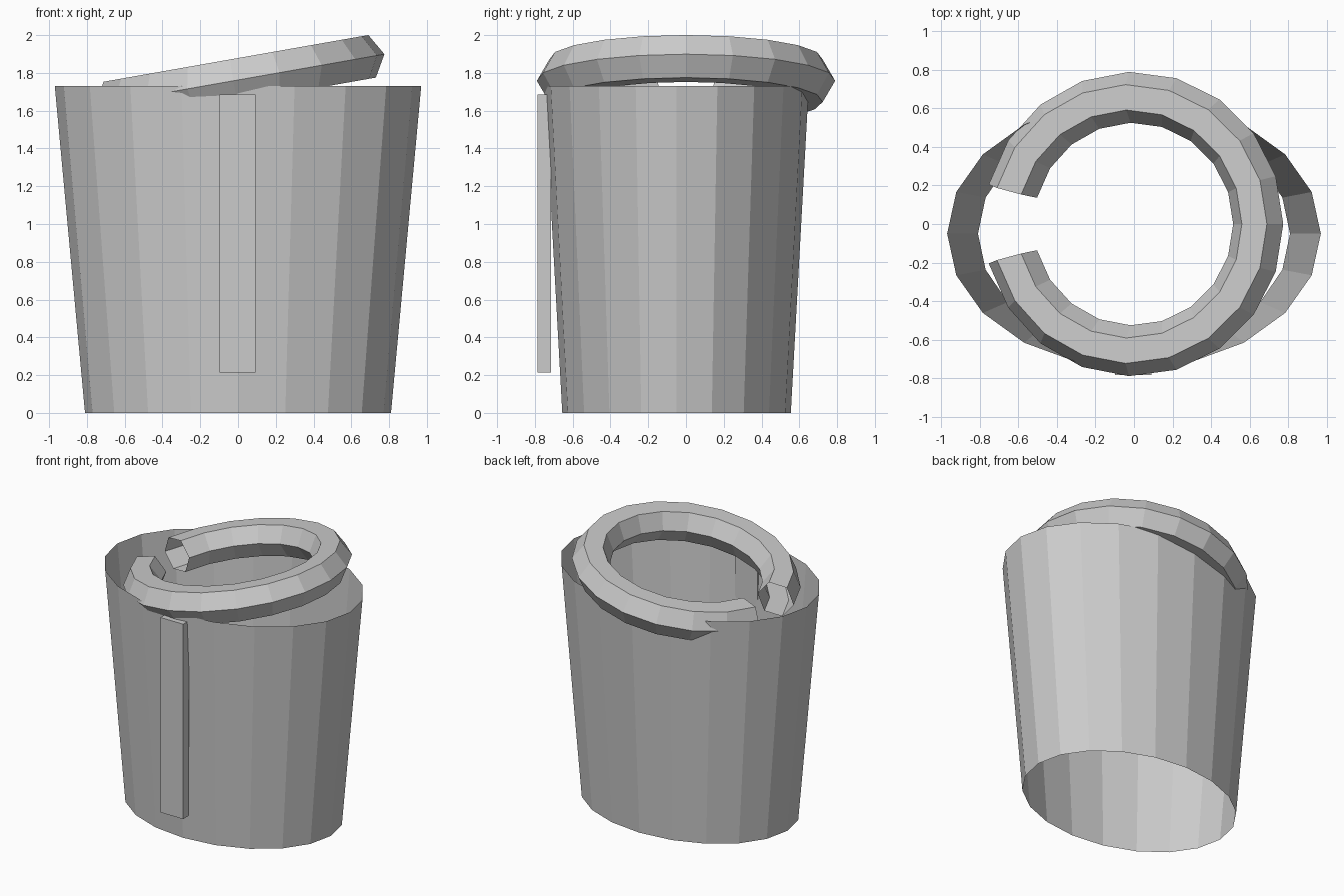
import bpy, bmesh
from math import sin, cos, pi, radians
from mathutils import Matrix

default = bpy.data.objects.get("Cube")
if default:
    bpy.data.objects.remove(default, do_unlink=True)

# One plain grey for every part
grey = bpy.data.materials.new("plain_grey")
grey.use_nodes = True
grey.diffuse_color = (0.6, 0.6, 0.6, 1)
grey.node_tree.nodes["Principled BSDF"].inputs["Base Color"].default_value = grey.diffuse_color


def add_part(name, bm):
    mesh = bpy.data.meshes.new(name)
    bm.to_mesh(mesh)
    bm.free()
    mesh.materials.append(grey)
    obj = bpy.data.objects.new(name, mesh)
    bpy.context.collection.objects.link(obj)
    return obj


def bridge(bm, rings):
    """Join closed rings of points with quads, leaving both ends open."""
    rings = [[bm.verts.new(p) for p in ring] for ring in rings]
    for a, b in zip(rings, rings[1:]):
        n = len(a)
        for i in range(n):
            j = (i + 1) % n
            bm.faces.new((a[i], a[j], b[j], b[i]))


# Tapered oval cup wall, open at top and bottom
SIDES = 20


def oval(rx, ry, z):
    return [(rx * cos(2 * pi * i / SIDES), ry * sin(2 * pi * i / SIDES), z)
            for i in range(SIDES)]


bm = bmesh.new()
bridge(bm, [oval(0.81, 0.605, 0), oval(0.97, 0.70, 1.73)])
cup = add_part("cup_wall", bm)
cup.location.y = -0.05

# Tilted rim ring: hexagonal tube swept round an open arc
MAJOR, MINOR, STEPS, HALF_ARC = 0.658, 0.132, 18, radians(165)


def tube_section(a):
    points = []
    for k in range(6):
        t = k * pi / 3
        r = MAJOR + MINOR * cos(t)
        points.append((r * cos(a), r * sin(a), MINOR * sin(t)))
    return points


bm = bmesh.new()
bridge(bm, [tube_section(HALF_ARC * (2 * s / STEPS - 1)) for s in range(STEPS + 1)])
bmesh.ops.recalc_face_normals(bm, faces=bm.faces)
ring = add_part("rim_ring", bm)
ring.location = (-0.003, 0, 1.762)
ring.rotation_euler.y = radians(-10)

# Upright strip on the front
bm = bmesh.new()
bmesh.ops.create_cube(bm, size=1, matrix=Matrix.Diagonal((0.19, 0.07, 1.47, 1)))
strip = add_part("front_strip", bm)
strip.location = (-0.003, -0.75, 0.95)
